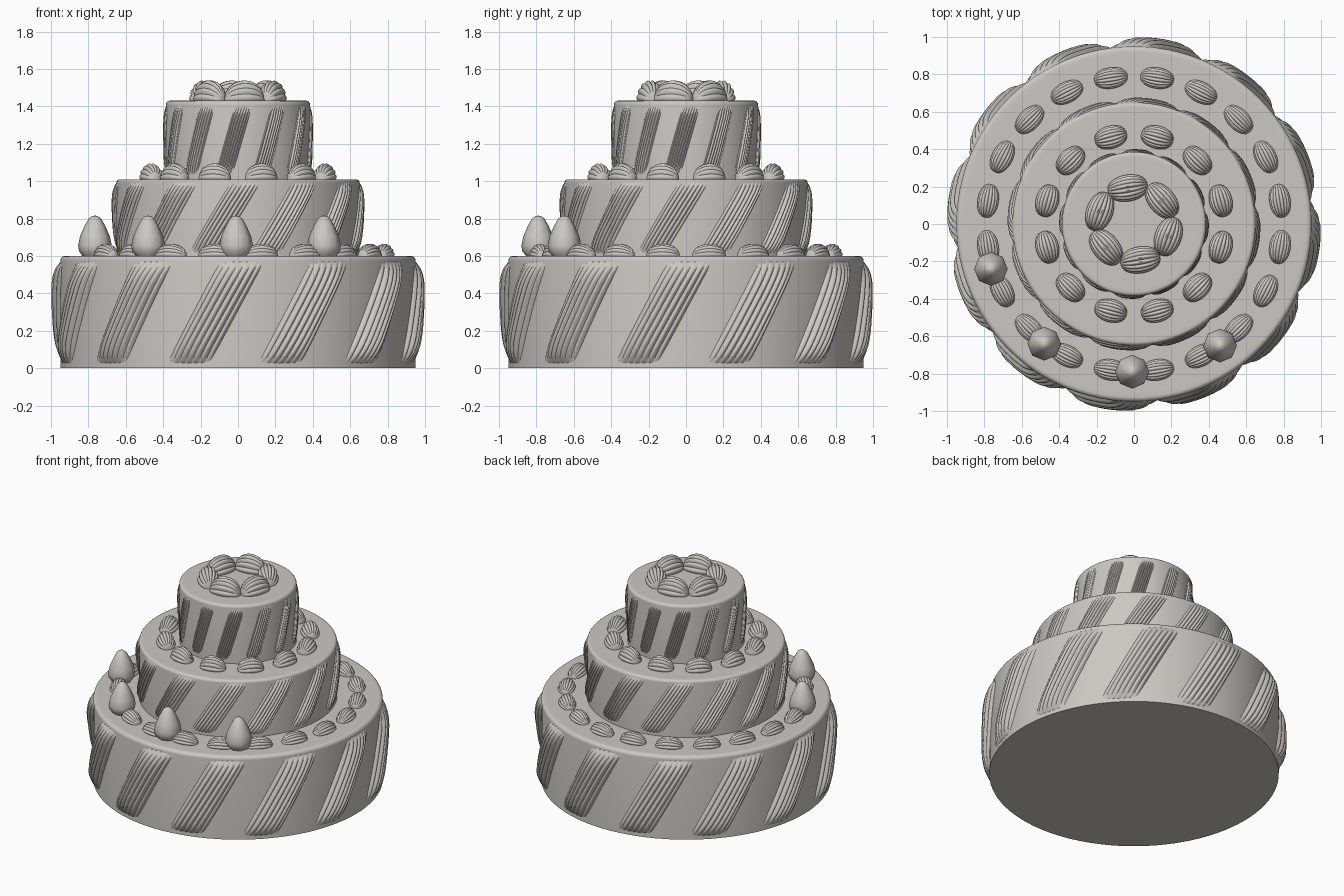
import bpy, bmesh
from math import sin, cos, pi, radians

old = bpy.data.objects.get("Cube")
if old:
    bpy.data.objects.remove(old)

# Single icing colour
icing = bpy.data.materials.new("warm_grey_icing")
icing.use_nodes = True
colour = (0.60, 0.58, 0.55, 1)
icing.diffuse_color = colour
bsdf = next(n for n in icing.node_tree.nodes if n.type == 'BSDF_PRINCIPLED')
bsdf.inputs["Base Color"].default_value = colour


def surface(name, nu, nv, point, flip=False):
    """Mesh a surface point(u, v), with u and v running from 0 to 1."""
    bm = bmesh.new()
    rows = [[bm.verts.new(point(i / nu, j / nv)) for i in range(nu + 1)]
            for j in range(nv + 1)]
    for a, b in zip(rows, rows[1:]):
        for i in range(nu):
            bm.faces.new((a[i], a[i + 1], b[i + 1], b[i]))
    bmesh.ops.remove_doubles(bm, verts=bm.verts, dist=0.0002)
    if flip:
        bmesh.ops.reverse_faces(bm, faces=bm.faces)
    mesh = bpy.data.meshes.new(name)
    bm.to_mesh(mesh)
    bm.free()
    mesh.materials.append(icing)
    return mesh


def lathe(name, profile, sides):
    """Turn a list of (radius, height) points about the z axis."""
    last = len(profile) - 1

    def point(u, v):
        r, z = profile[round(v * last)]
        return r * cos(2 * pi * u), r * sin(2 * pi * u), z
    return surface(name, sides, last, point)


def place(name, mesh, location=(0, 0, 0), turn=0.0):
    ob = bpy.data.objects.new(name, mesh)
    ob.location = location
    ob.rotation_euler.z = turn
    bpy.context.collection.objects.link(ob)
    return ob


def ring_of(name, mesh, count, radius, z, offset):
    """Place linked copies around a circle, long side along the circle."""
    for k in range(count):
        a = radians(offset) + 2 * pi * k / count
        place(f"{name}_{k + 1}", mesh, (radius * cos(a), radius * sin(a), z), a + pi / 2)


def tier(name, radius, low, high, edge):
    """Round cake layer with a softened top rim."""
    arc = [(radius - edge + edge * cos(a), high - edge + edge * sin(a))
           for a in (k * pi / 12 for k in range(7))]
    profile = [(0, low), (radius, low)] + arc + [(radius - 2 * edge, high), (0, high)]
    place(name, lathe(name, profile, 96))


def swirls(name, radius, low, high, start, twist, bulge, groove):
    """Twelve slanted bands of piped icing, each combed into ridges."""
    ridges, width = 7, radians(15)

    def point(u, v):
        s = 2 * u - 1
        across = 1 - abs(s) ** 3
        ends = 1 - abs(2 * v - 1) ** 5
        comb = abs(sin(ridges * pi * u)) - 0.6
        r = radius - 0.006 + (bulge + 0.006) * across * ends + groove * comb * ends
        a = radians(start + twist * v - 90) + s * width / 2
        return r * cos(a), r * sin(a), low + (high - low) * v
    mesh = surface(name, ridges * 6, 24, point, flip=True)
    for k in range(12):
        place(f"{name}_{k + 1}", mesh, turn=k * pi / 6)


def shell(name, length, width, height):
    """Fluted dome of piped cream lying along x."""
    flutes = 8

    def point(u, v):
        a, t = pi * u, pi * v
        rib = 0.88 + 0.12 * abs(sin(flutes * a))
        body = sin(t) ** 0.85 if 0 < v < 1 else 0
        return (-length / 2 * cos(t), width / 2 * body * rib * cos(a),
                height * body * rib * sin(a))
    return surface(name, flutes * 5, 16, point)


# Cake layers
tier("bottom_tier", 0.95, 0.0, 0.60, 0.025)
tier("middle_tier", 0.65, 0.59, 1.01, 0.02)
tier("top_tier", 0.385, 1.00, 1.43, 0.02)

# Combed icing bands
swirls("bottom_swirl", 0.95, 0.02, 0.575, -16.5, 18, 0.045, 0.014)
swirls("middle_swirl", 0.65, 0.61, 1.0, -17, 21, 0.022, 0.011)
swirls("top_swirl", 0.385, 1.02, 1.415, -12, 17, 0.012, 0.008)

# Cream shells
ring_of("bottom_shell", shell("bottom_shell", 0.18, 0.115, 0.068), 20, 0.79, 0.598, 9)
ring_of("middle_shell", shell("middle_shell", 0.175, 0.125, 0.088), 12, 0.48, 1.008, 15)
ring_of("top_shell", shell("top_shell", 0.215, 0.145, 0.112), 6, 0.195, 1.428, 40)

# Strawberries on the front of the bottom layer
berry = lathe("strawberry", [(0, 0), (0.065, 0), (0.085, 0.025), (0.09, 0.055),
                             (0.08, 0.105), (0.056, 0.16), (0.033, 0.2),
                             (0.016, 0.213), (0, 0.216)], 8)
for k, (x, y) in enumerate([(-0.765, -0.24), (-0.48, -0.64), (-0.01, -0.79), (0.46, -0.65)]):
    place(f"strawberry_{k + 1}", berry, (x, y, 0.6))

# Smooth shading with crisp creases
for ob in bpy.context.collection.objects:
    if ob.type == 'MESH' and ob.data.materials and ob.data.materials[0] == icing:
        bpy.ops.object.select_all(action='DESELECT')
        ob.select_set(True)
        bpy.context.view_layer.objects.active = ob
        if not ob.data.polygons[0].use_smooth:
            bpy.ops.object.shade_smooth_by_angle(angle=radians(50))
